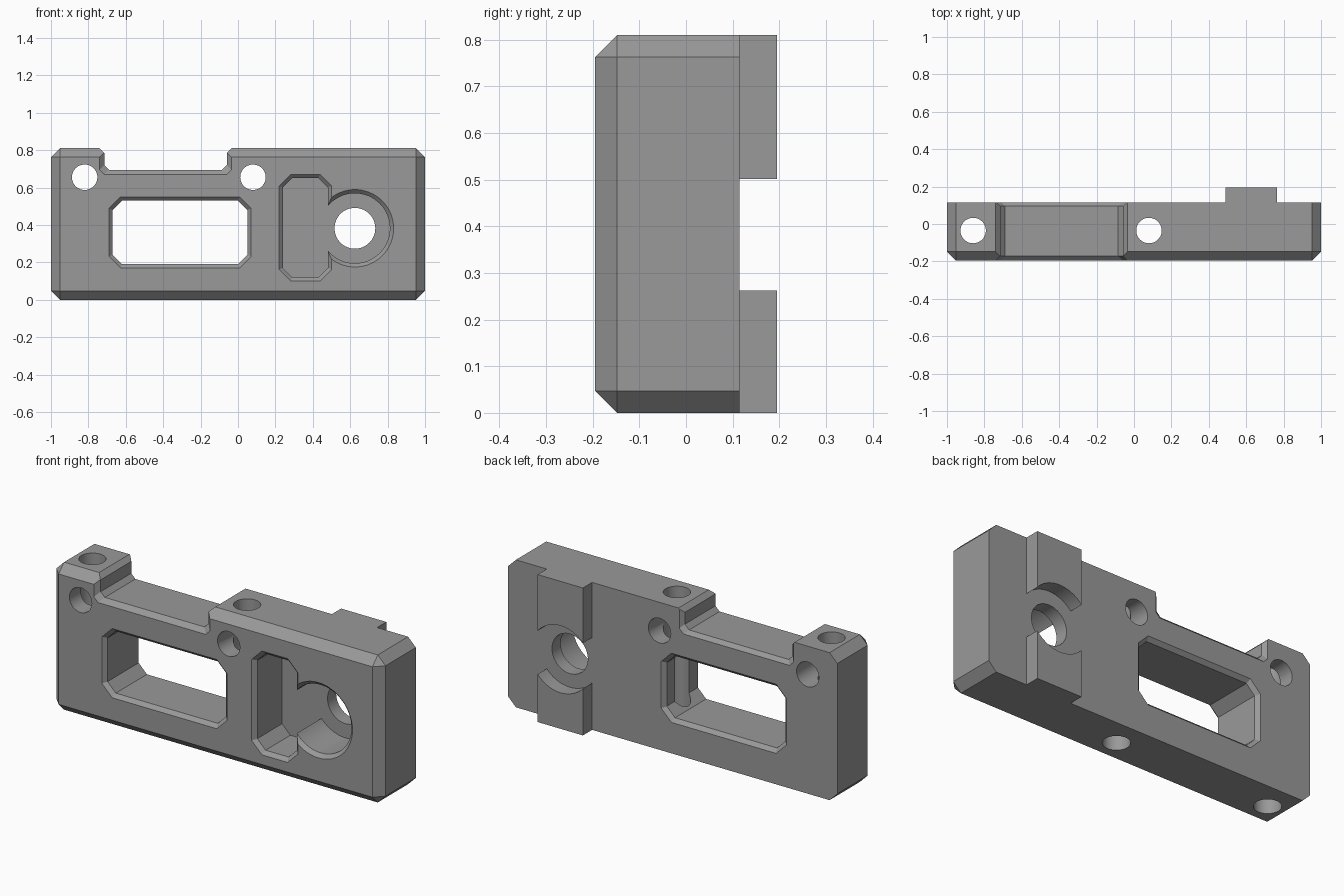
import bpy, bmesh, math

if "Cube" in bpy.data.objects:
    bpy.data.objects.remove(bpy.data.objects["Cube"])

FRONT, BACK, TOP = -0.195, 0.115, 0.81

grey = bpy.data.materials.new("mid grey")
grey.diffuse_color = (0.32, 0.32, 0.32, 1)
grey.use_nodes = True
grey.node_tree.nodes["Principled BSDF"].inputs["Base Color"].default_value = grey.diffuse_color


def make(name, bm):
    bmesh.ops.recalc_face_normals(bm, faces=bm.faces)
    mesh = bpy.data.meshes.new(name)
    bm.to_mesh(mesh)
    bm.free()
    mesh.materials.append(grey)
    ob = bpy.data.objects.new(name, mesh)
    bpy.context.collection.objects.link(ob)
    return ob


def box(x0, x1, y0, y1, z0, z1):
    bm = bmesh.new()
    bmesh.ops.create_cube(bm, size=1)
    for v in bm.verts:
        v.co = (x0 + (v.co.x + .5) * (x1 - x0), y0 + (v.co.y + .5) * (y1 - y0),
                z0 + (v.co.z + .5) * (z1 - z0))
    return bm


def loft(name, outline, levels):
    """Stack an x-z outline along y; each level is (y, outline growth)."""
    bm = bmesh.new()
    rings = [[bm.verts.new((x, y, z)) for x, z in outline(d)] for y, d in levels]
    for a, b in zip(rings, rings[1:]):
        for i in range(len(a)):
            j = (i + 1) % len(a)
            bm.faces.new((a[i], a[j], b[j], b[i]))
    bm.faces.new(rings[0])
    bm.faces.new(rings[-1][::-1])
    return make(name, bm)


def circle(cx, cz, r, n=64):
    return lambda d: [(cx + (r + d) * math.cos(math.tau * i / n),
                       cz + (r + d) * math.sin(math.tau * i / n)) for i in range(n)]


def cut_rect(x0, x1, z0, z1, c):
    def outline(d):
        a, b, e, f = x0 - d, x1 + d, z0 - d, z1 + d
        k = c + d * (2 - math.sqrt(2))
        return [(a + k, e), (b - k, e), (b, e + k), (b, f - k),
                (b - k, f), (a + k, f), (a, f - k), (a, e + k)]
    return outline


def notch_outline(d):
    a, b, e, k, f = -0.715 - d, -0.06 + d, 0.695 - d, 0.025, 0.785 + d
    t = 0.215
    return [(a + k, e), (b - k, e), (b, e + k), (b, f), (-0.06 + t, 1.0),
            (-0.715 - t, 1.0), (a, f), (a, e + k)]


def through(d, extra=0.01):
    """Straight opening flared by d at both faces."""
    return [(FRONT - extra, d + extra), (FRONT + d, 0),
            (BACK - 0.02, 0), (BACK + extra, 0.02 + extra)]


# Block with chamfered front rim and chamfered corners
bm = box(-1, 1, FRONT, BACK, 0, TOP)
edges = [e for e in bm.edges
         if all(v.co.y < 0 for v in e.verts)
         or abs(e.verts[0].co.y - e.verts[1].co.y) > 0.1]
bmesh.ops.bevel(bm, geom=edges, offset=0.047, segments=1, affect='EDGES')
body = make("mounting_block", bm)


def combine(tool, op):
    bpy.context.view_layer.objects.active = body
    m = body.modifiers.new(op.lower(), 'BOOLEAN')
    m.operation, m.solver, m.object = op, 'EXACT', tool
    bpy.ops.object.modifier_apply(modifier=m.name)
    bpy.data.objects.remove(tool)


# Back rail, split by a round clearance
combine(make("back_rail", box(0.49, 0.765, 0.06, 0.195, 0, TOP)), 'UNION')
cutters = [
    loft("rail_clearance", circle(0.625, 0.382, 0.184), [(BACK, 0), (0.3, 0)]),
    # Top notch and window
    loft("notch", notch_outline, through(0.025)),
    loft("window", cut_rect(-0.67, 0.05, 0.19, 0.53, 0.05), through(0.02)),
]
# Keyhole pocket with chamfered rim, and its through hole
pocket = [(FRONT - 0.01, 0.03), (FRONT + 0.02, 0), (0.04, 0)]
cutters += [
    loft("pocket_slot", cut_rect(0.24, 0.48, 0.12, 0.65, 0.05), pocket),
    loft("pocket_round", circle(0.625, 0.382, 0.187), pocket),
    loft("pocket_hole", circle(0.625, 0.382, 0.109), [(0, 0), (0.3, 0)]),
]
# Screw holes from front to back
for x in (-0.82, 0.08):
    cutters.append(loft("screw_hole", circle(x, 0.655, 0.068, 48), [(-0.3, 0), (0.3, 0)]))
# Vertical holes from top to bottom
for x in (-0.86, 0.08):
    bm = bmesh.new()
    bmesh.ops.create_cone(bm, cap_ends=True, segments=48, radius1=0.068,
                          radius2=0.068, depth=1.4)
    bmesh.ops.translate(bm, verts=bm.verts, vec=(x, -0.035, 0.4))
    cutters.append(make("vertical_hole", bm))
for c in cutters:
    combine(c, 'DIFFERENCE')

# Smooth the round walls, keep hard edges
bpy.ops.object.select_all(action='DESELECT')
body.select_set(True)
bpy.context.view_layer.objects.active = body
bpy.ops.object.shade_smooth_by_angle(angle=math.radians(25))
